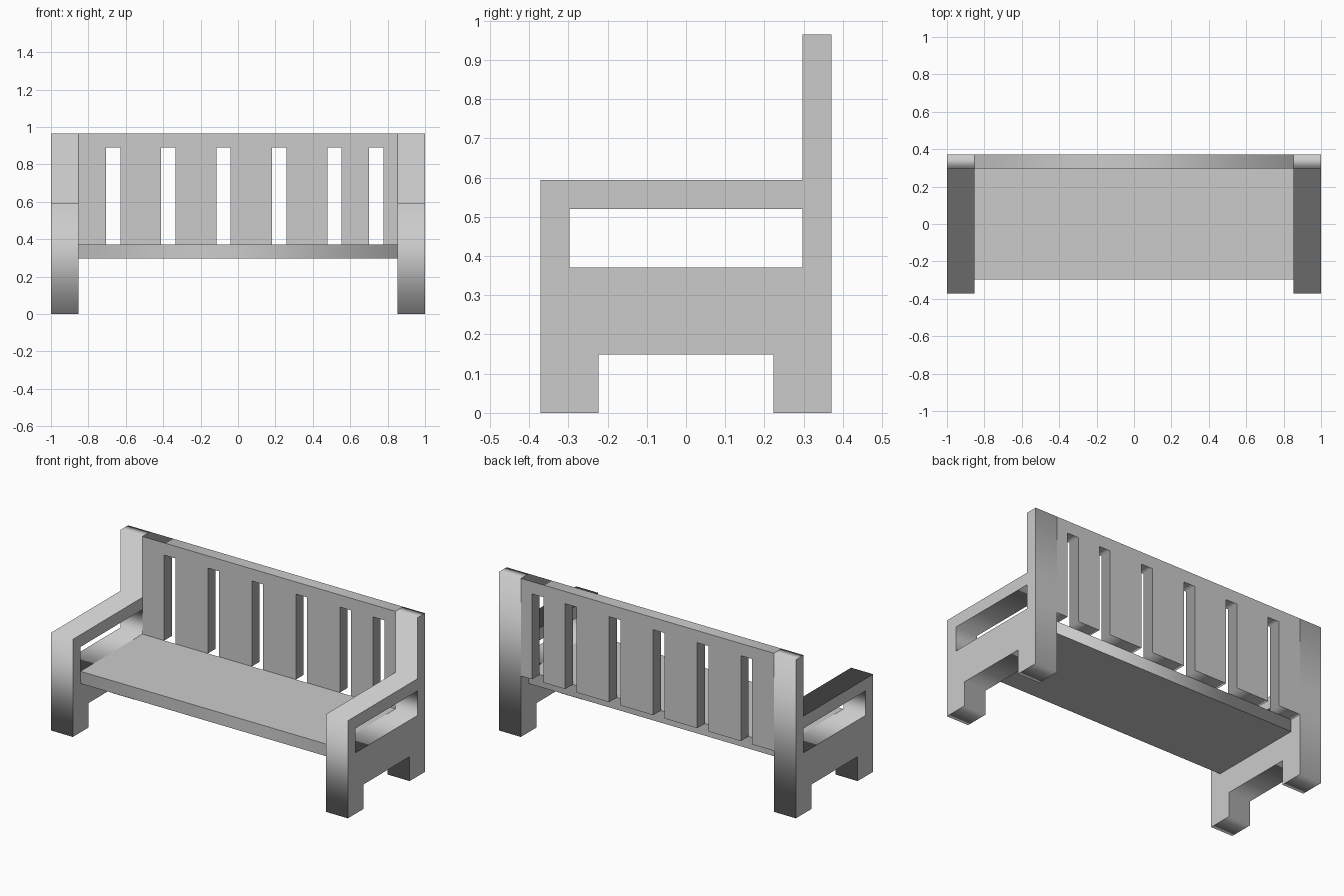
import bpy
from math import pi

if "Cube" in bpy.data.objects:
    bpy.data.objects.remove(bpy.data.objects["Cube"])

W = 1.0        # half width
D = 0.371      # half depth
T = 0.074      # board thickness
IN = 0.852     # inner face of the side frames


def rect(x0, x1, y0, y1):
    return [(x0, y0), (x1, y0), (x1, y1), (x0, y1)]


def plate(name, outlines, thickness, location, rotation):
    """Flat board from an outline plus holes, extruded evenly both ways."""
    curve = bpy.data.curves.new(name, 'CURVE')
    curve.dimensions = '2D'
    curve.fill_mode = 'BOTH'
    curve.extrude = thickness / 2
    for pts in outlines:
        spline = curve.splines.new('POLY')
        spline.points.add(len(pts) - 1)
        for p, (x, y) in zip(spline.points, pts):
            p.co = (x, y, 0, 1)
        spline.use_cyclic_u = True
    obj = bpy.data.objects.new(name, curve)
    obj.location = location
    obj.rotation_euler = rotation
    bpy.context.collection.objects.link(obj)
    bpy.ops.object.select_all(action='DESELECT')
    obj.select_set(True)
    bpy.context.view_layer.objects.active = obj
    bpy.ops.object.convert(target='MESH')
    return bpy.context.object


# Side frames: legs, rail, armrest and back post in one profile (y, z)
side = [(-D, 0), (-0.223, 0), (-0.223, 0.149), (0.223, 0.149), (0.223, 0), (D, 0),
        (D, 0.965), (D - T, 0.965), (D - T, 0.594), (-D, 0.594)]
# the arm opening stops a hair before the post so the outlines never touch
opening = rect(-D + T, D - T, 0.371, 0.52)
for s, label in ((-1, "left"), (1, "right")):
    plate("side_frame_" + label, [side, opening], W - IN,
          (s * (W + IN) / 2, 0, 0), (pi / 2, 0, pi / 2))

# Backrest with six slots (x, z)
slots = [rect(x, x + 0.076, 0.36, 0.891) for x in (-0.705, -0.411, -0.115, 0.182, 0.478, 0.701)]
# outline walks along the bottom edge, stepping up around each slot
back = [(-IN, 0.965), (-IN, 0.371)]
for (x0, _), (x1, _), (_, top), _ in slots:
    back += [(x0, 0.371), (x0, top), (x1, top), (x1, 0.371)]
back += [(IN, 0.371), (IN, 0.965)]
plate("backrest", [back], T, (0, D - T / 2, 0), (pi / 2, 0, 0))

# Seat board between the side frames (x, y)
plate("seat", [rect(-IN, IN, -D + T, D - T)], T, (0, 0, 0.334), (0, 0, 0))
